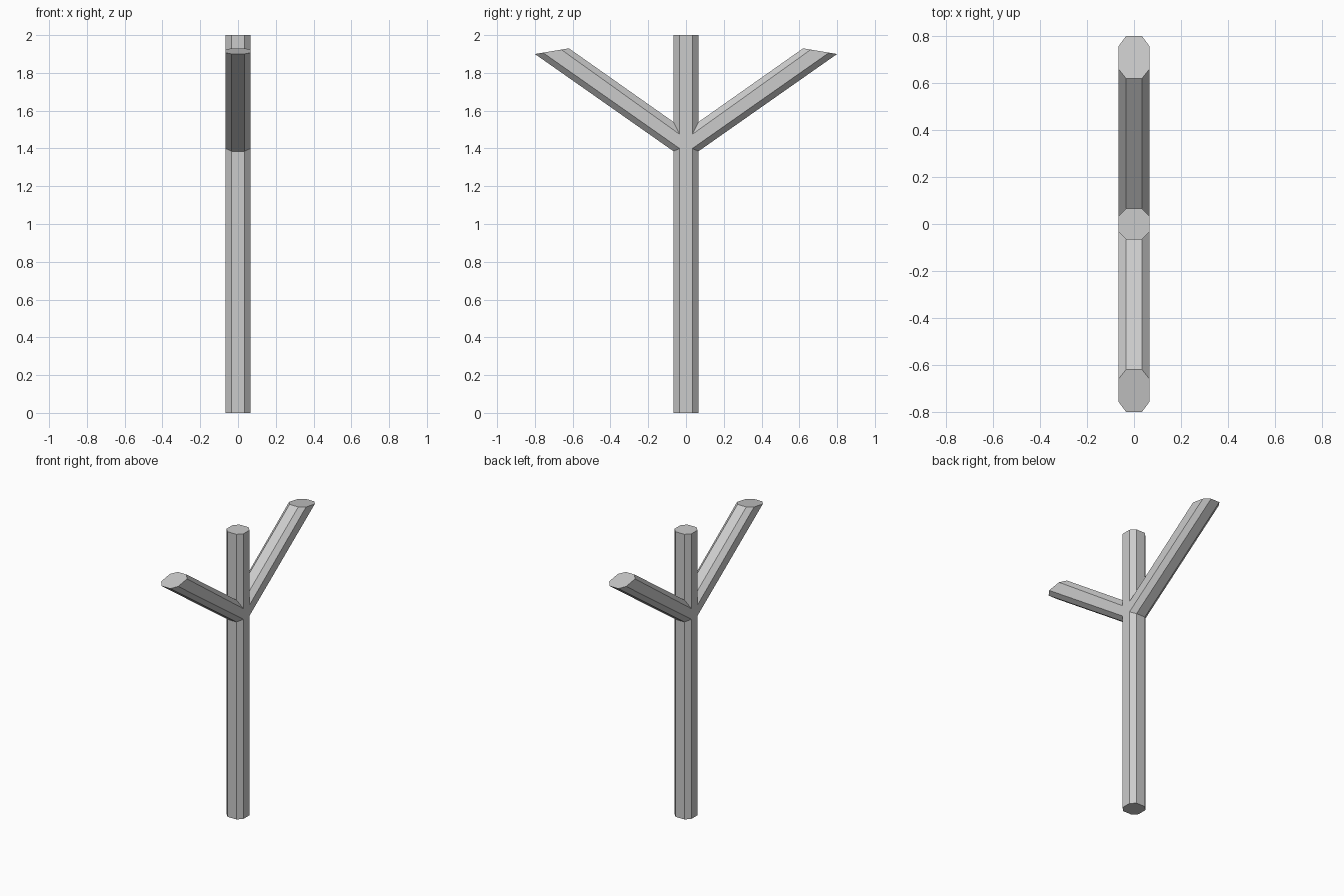
import bpy, bmesh

if "Cube" in bpy.data.objects:
    bpy.data.objects.remove(bpy.data.objects["Cube"])

A, B = 0.066, 0.034  # outer half width and half flat of the chamfered octagon
# counter-clockwise octagon, starting at the right face's lower corner
OCT = [(A, -B), (A, B), (B, A), (-B, A), (-A, B), (-A, -B), (-B, -A), (B, -A)]

bm = bmesh.new()


def ring(height):
    return [bm.verts.new((x, y, height(abs(y)))) for x, y in OCT]


# trunk rings; the middle two bend to follow the branch roots
rings = [ring(lambda y: 0.0),
         ring(lambda y: 1.385 if y > 0.05 else 1.40),
         ring(lambda y: 1.54 if y > 0.05 else 1.475),
         ring(lambda y: 2.0)]
for level in range(3):
    lo, hi = rings[level], rings[level + 1]
    for i in range(8):
        if level == 1 and i not in (0, 4):
            continue  # branch openings
        j = (i + 1) % 8
        bm.faces.new((lo[i], lo[j], hi[j], hi[i]))
bm.faces.new(rings[0][::-1])
bm.faces.new(rings[3])

# branches lofted from the two openings to slanted octagonal ends
END_LOW = {True: (0.80, 1.90), False: (0.757, 1.907)}
END_HIGH = {True: (0.62, 1.93), False: (0.66, 1.923)}
for side, start in ((1, 1), (-1, 5)):
    ids = [start, start + 1, start + 2, (start + 3) % 8]
    root = [rings[1][i] for i in ids] + [rings[2][i] for i in reversed(ids)]
    tip = []
    for k, v in enumerate(root):
        y, z = (END_LOW if k < 4 else END_HIGH)[abs(v.co.y) > 0.05]
        tip.append(bm.verts.new((v.co.x, side * y, z)))
    for k in range(8):
        n = (k + 1) % 8
        bm.faces.new((root[k], root[n], tip[n], tip[k]))
    bm.faces.new(tip)

bmesh.ops.recalc_face_normals(bm, faces=bm.faces[:])
mesh = bpy.data.meshes.new("forked_post")
bm.to_mesh(mesh)
bm.free()
obj = bpy.data.objects.new("forked_post", mesh)
bpy.context.collection.objects.link(obj)
